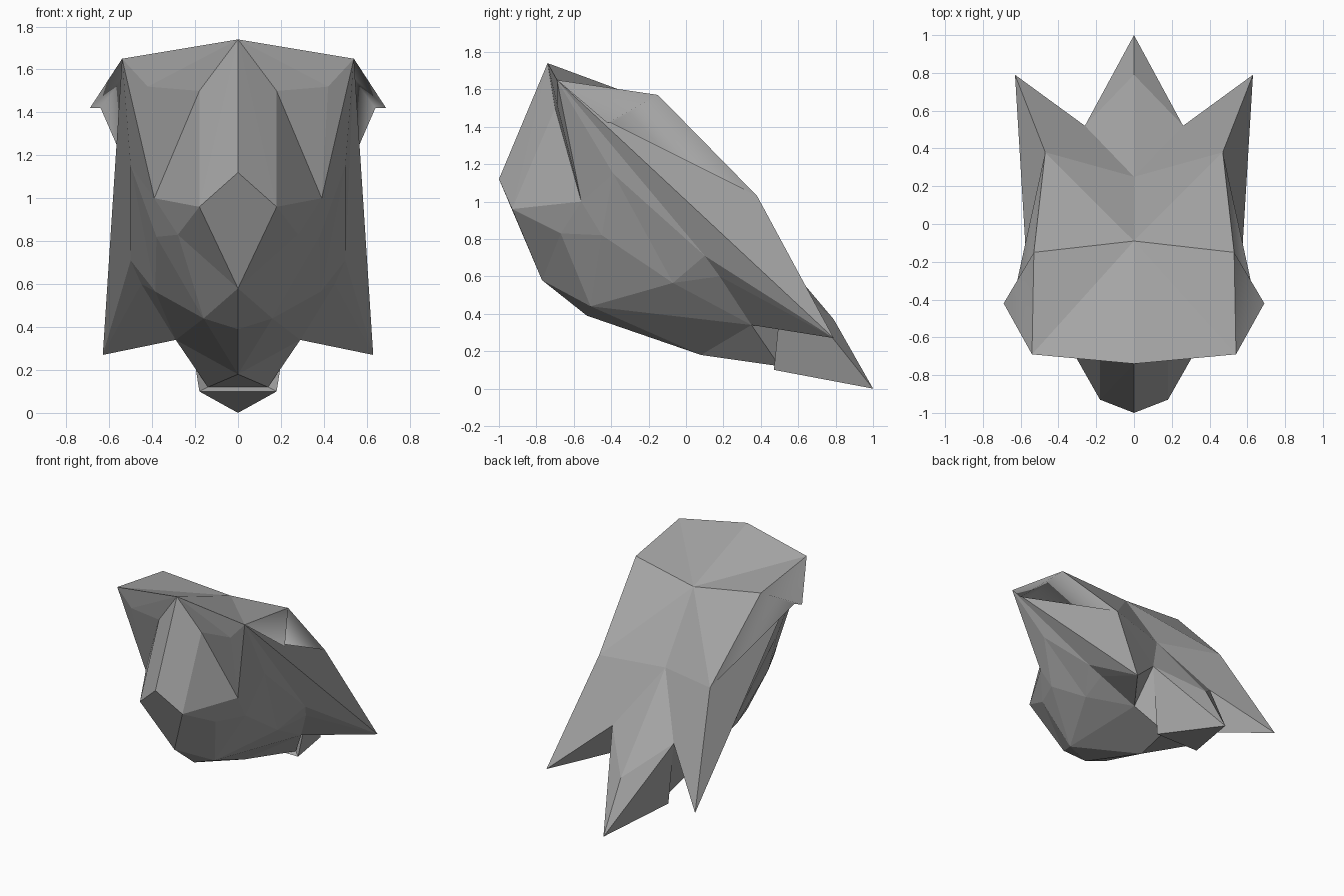
import bpy
import bmesh
from mathutils import Vector

cube = bpy.data.objects.get("Cube")
if cube:
    bpy.data.objects.remove(cube, do_unlink=True)

# Single plumage colour
grey = bpy.data.materials.new("plumage grey")
grey.use_nodes = True
colour = (0.38, 0.38, 0.38, 1)
grey.diffuse_color = colour
grey.node_tree.nodes["Principled BSDF"].inputs["Base Color"].default_value = colour

# Midline profile, from neck round the chest and belly to the rump
centre = dict(
    neck=(0, -.74, 1.74), chest=(0, -1, 1.12), keel=(0, -.77, .58),
    belly=(0, -.53, .39), vent=(0, .08, .18), rump=(0, .5, .12),
    spine=(0, -.09, 1.5), notch=(0, .25, 1.01),
)
# Half of the torso
flank = dict(
    collar=(.18, -.7, 1.5), collar_side=(.42, -.69, 1.52),
    breast=(.18, -.93, .96), breast_side=(.39, -.56, 1),
    rib=(.28, -.67, .83), rib_side=(.38, -.45, .82),
    thigh=(.16, -.51, .44), hip=(.29, .35, .34), rump_side=(.14, .5, .12),
)
# Half of the folded wings
wing = dict(
    shoulder=(.54, -.69, 1.65), back=(.53, -.15, 1.57), saddle=(.47, .38, 1.03),
    flare=(.69, -.42, 1.42), flare_in=(.64, -.4, 1.42), tip=(.63, .79, .27),
    fold=(.5, .1, .71), hem=(.45, .18, .6), lead=(.385, -.07, .565),
    pit=(.5, -.39, 1.15), pit_out=(.52, -.28, 1.17),
)
# Half of the tail
tail = dict(
    fan=(.26, .52, .6), ridge=(0, .79, .37), point=(0, 1, 0),
    under=(.18, .47, .1), under_mid=(0, .47, .1),
)
points = {**centre, **flank, **wing, **tail}

AXIS_START, AXIS_END = Vector((0, -.5, 1.1)), Vector((0, .8, .2))


def outward(face):
    """True when the face looks away from the body axis."""
    mid = face.calc_center_median()
    span = AXIS_END - AXIS_START
    t = min(1, max(0, (mid.y - AXIS_START.y) / span.y))
    return face.normal.dot(mid - AXIS_START - span * t) >= 0


def build(name, panels, smooth=False):
    """Make a mirrored shell from panels named by their corner points."""
    bm = bmesh.new()
    verts = {}
    for panel in panels:
        corners = panel.split()
        for c in corners:
            if c not in verts:
                verts[c] = bm.verts.new(points[c])
        face = bm.faces.new([verts[c] for c in corners])
        face.smooth = smooth
        face.normal_update()
        if not outward(face):
            face.normal_flip()
    mesh = bpy.data.meshes.new(name)
    bm.to_mesh(mesh)
    bm.free()
    mesh.materials.append(grey)
    obj = bpy.data.objects.new(name, mesh)
    bpy.context.collection.objects.link(obj)
    obj.modifiers.new("Mirror", "MIRROR")


# Chest and shoulders
build("chest", [
    "neck chest breast",
    "neck breast collar",
    "neck collar collar_side",
    "neck collar_side shoulder",
    "collar breast breast_side",
    "collar breast_side collar_side",
    "shoulder collar_side breast_side",
    "shoulder breast_side pit",
])

# Belly and flanks
build("belly", [
    "breast_side rib_side pit",
    "rib_side lead pit",
    "breast rib breast_side",
    "breast_side rib rib_side",
    "chest breast keel",
    "breast rib keel",
    "keel rib thigh",
    "keel thigh belly",
    "rib rib_side thigh",
    "rib_side lead thigh",
    "thigh lead hip",
    "belly thigh vent",
    "thigh hip vent",
    "hip rump_side vent",
    "vent rump_side rump",
    "lead hem hip",
])

# Cape over the back, running out to the wing tips
build("back_cape", [
    "neck shoulder spine",
    "shoulder back spine",
    "spine back saddle",
    "spine saddle notch",
    "notch saddle fan",
    "saddle tip fan",
])

# Flared covert feathers overhanging each wing
build("wing_covert", [
    "shoulder flare back",
    "flare flare_in back",
    "flare_in saddle back",
], smooth=True)

# Recessed outer face of each wing
build("wing_outer", ["shoulder saddle tip"])

# Tucked lower edge of the wings
build("wing_underside", [
    "shoulder pit pit_out",
    "shoulder pit_out fold",
    "shoulder fold tip",
    "pit lead fold",
    "pit fold pit_out",
    "lead hem fold",
    "fold hem tip",
    "hem hip tip",
    "hip fan tip",
])

# Wedge tail
build("tail", [
    "notch fan ridge",
    "fan point ridge",
    "fan under point",
    "under under_mid point",
    "hip fan rump_side",
    "fan under rump_side",
    "rump_side under under_mid rump",
])
